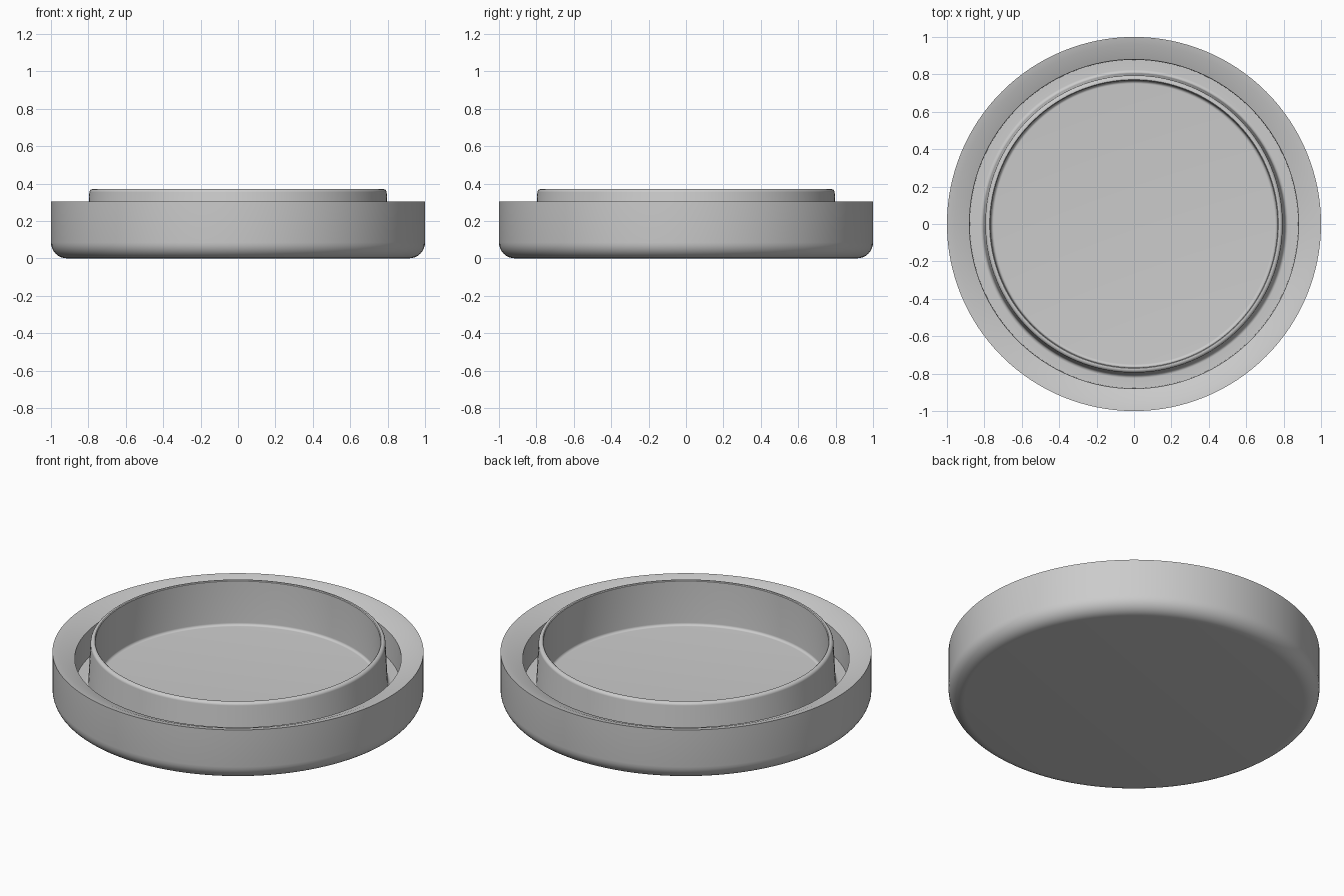
import bpy
import bmesh
import math

SEGMENTS = 128

cube = bpy.data.objects.get("Cube")
if cube:
    bpy.data.objects.remove(cube, do_unlink=True)

# Plain grey plastic
grey = bpy.data.materials.new("grey plastic")
grey.use_nodes = True
colour = (0.6, 0.6, 0.6, 1)
grey.diffuse_color = colour
grey.node_tree.nodes["Principled BSDF"].inputs["Base Color"].default_value = colour


def arc(r, z, radius, start, end, steps=8):
    """Points of a fillet around the centre (r, z), angles in degrees."""
    angles = [math.radians(start + (end - start) * i / steps) for i in range(steps + 1)]
    return [(r + radius * math.cos(a), z + radius * math.sin(a)) for a in angles]


def lathe(name, profile):
    """Spin a profile of (radius, height) points around the z axis."""
    bm = bmesh.new()
    verts = [bm.verts.new((r, 0, z)) for r, z in profile]
    edges = [bm.edges.new(pair) for pair in zip(verts, verts[1:])]
    bmesh.ops.spin(bm, geom=verts + edges, cent=(0, 0, 0), axis=(0, 0, 1),
                   angle=math.tau, steps=SEGMENTS, use_duplicate=False)
    bmesh.ops.remove_doubles(bm, verts=bm.verts, dist=0.0001)
    bmesh.ops.recalc_face_normals(bm, faces=bm.faces)
    mesh = bpy.data.meshes.new(name)
    bm.to_mesh(mesh)
    bm.free()
    mesh.materials.append(grey)
    obj = bpy.data.objects.new(name, mesh)
    bpy.context.collection.objects.link(obj)
    bpy.ops.object.select_all(action="DESELECT")
    obj.select_set(True)
    bpy.context.view_layer.objects.active = obj
    bpy.ops.object.shade_smooth_by_angle(angle=math.radians(30))
    return obj


floor = 0.105

# Underside and outer wall with a rounded bottom edge
profile = [(0, 0)] + arc(0.915, 0.085, 0.085, -90, 0)
# Sloping rim, then the outer wall of the groove
profile += [(1, 0.305), (0.96, 0.298), (0.88, 0.265), (0.878, floor)]
# Groove floor and the fillet at the foot of the raised ring
profile += arc(0.825, floor + 0.018, 0.018, -90, -175)
# Rounded top of the raised ring
profile += arc(0.777, 0.352, 0.018, 5, 90) + [(0.772, 0.37), (0.768, 0.366)]
# Inside wall of the ring, fillet and recessed floor
profile += arc(0.75, floor + 0.015, 0.015, 0, -90) + [(0, floor)]

lathe("round_lid", profile)
